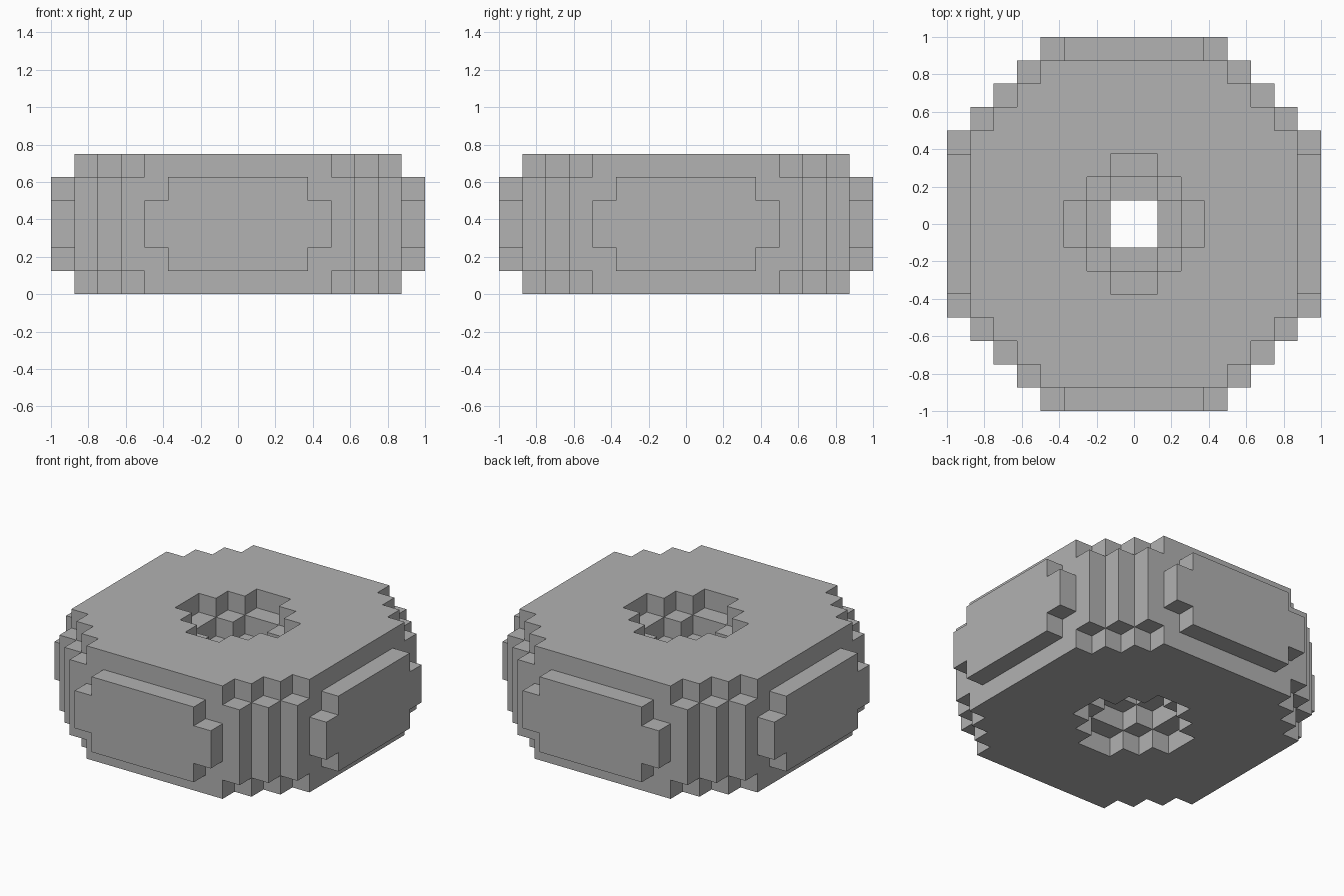
import bpy, bmesh
from mathutils import Vector

cube = bpy.data.objects.get("Cube")
if cube:
    bpy.data.objects.remove(cube, do_unlink=True)

UNIT = 0.125

# Half-widths of the ring in blocks, per row outward from the centre line
OUTER = {"cap": [7, 7, 7, 7, 6, 5, 4, 0],
         "shoulder": [8, 8, 8, 7, 7, 6, 5, 3],
         "middle": [8, 8, 8, 8, 7, 6, 5, 4]}
HOLE = {"cap": [3, 2, 1], "shoulder": [2, 1], "middle": [1]}
LAYERS = ["cap", "shoulder", "middle", "middle", "shoulder", "cap"]


def mirrored(i):
    """Block index counted outward from the centre."""
    return i if i >= 0 else -i - 1


def filled(x, y, z):
    if not 0 <= z < len(LAYERS):
        return False
    col, row = mirrored(x), mirrored(y)
    outer, hole = OUTER[LAYERS[z]], HOLE[LAYERS[z]]
    if row >= len(outer) or col >= outer[row]:
        return False
    return not (row < len(hole) and col < hole[row])


def add_face(bm, cell, axis, side):
    """Add the block face that looks along the axis, wound outward."""
    u, v = (axis + 1) % 3, (axis + 2) % 3
    corners = [(0, 0), (1, 0), (1, 1), (0, 1)]
    if side < 0:
        corners.reverse()
    verts = []
    for a, b in corners:
        p = Vector(cell)
        p[axis] += side > 0
        p[u] += a
        p[v] += b
        verts.append(bm.verts.new(p * UNIT))
    bm.faces.new(verts)


# Stepped ring: only the exposed block faces, merged into large flat faces
bm = bmesh.new()
for z in range(len(LAYERS)):
    for y in range(-8, 8):
        for x in range(-8, 8):
            if not filled(x, y, z):
                continue
            for axis in range(3):
                for side in (-1, 1):
                    near = [x, y, z]
                    near[axis] += side
                    if not filled(*near):
                        add_face(bm, (x, y, z), axis, side)
bmesh.ops.remove_doubles(bm, verts=bm.verts, dist=0.001)
bmesh.ops.dissolve_limit(bm, angle_limit=0.02, verts=bm.verts, edges=bm.edges)

mesh = bpy.data.meshes.new("stepped_ring")
bm.to_mesh(mesh)
bm.free()
ring = bpy.data.objects.new("stepped_ring", mesh)
bpy.context.collection.objects.link(ring)

# Plain grey surface
grey = bpy.data.materials.new("plain_grey")
grey.use_nodes = True
colour = (0.445, 0.445, 0.445, 1)
grey.diffuse_color = colour
grey.node_tree.nodes["Principled BSDF"].inputs["Base Color"].default_value = colour
mesh.materials.append(grey)
